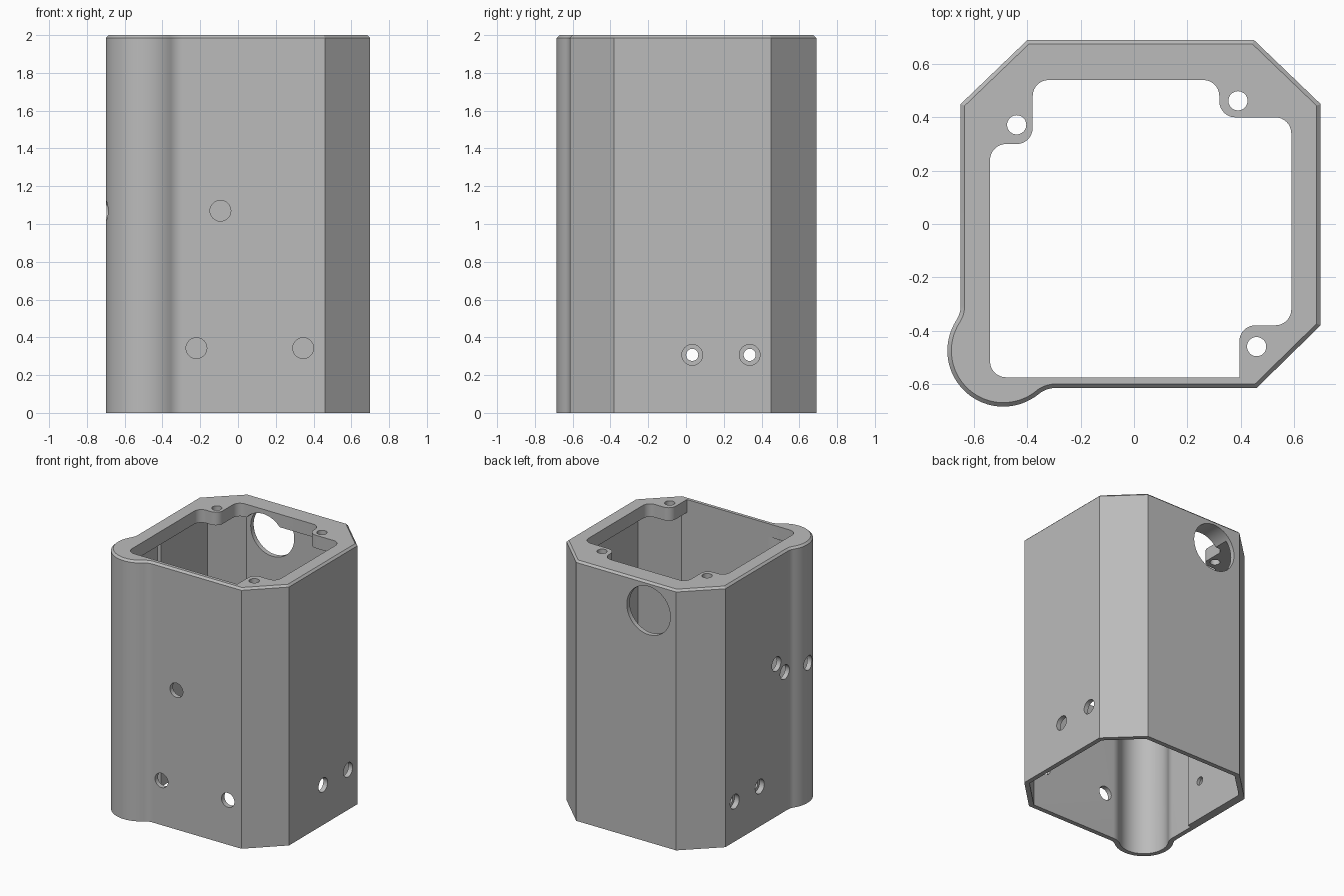
import bpy, bmesh, math
from mathutils import Vector, Matrix

if "Cube" in bpy.data.objects:
    bpy.data.objects.remove(bpy.data.objects["Cube"])

grey = bpy.data.materials.new("light_grey")
grey.diffuse_color = (0.5, 0.5, 0.5, 1)
grey.use_nodes = True
grey.node_tree.nodes["Principled BSDF"].inputs["Base Color"].default_value = grey.diffuse_color
WALL = 0.036


def arc(cx, cy, r, a0, a1, n):
    return [(cx + r * math.cos(math.radians(a0 + (a1 - a0) * i / n)),
             cy + r * math.sin(math.radians(a0 + (a1 - a0) * i / n))) for i in range(n + 1)]


def inset(pts, d):
    """Mitred inward offset of a counter-clockwise outline."""
    out = []
    for i, p in enumerate(pts):
        p = Vector(p)
        a = (p - Vector(pts[i - 1])).normalized()
        b = (Vector(pts[(i + 1) % len(pts)]) - p).normalized()
        na, nb = Vector((-a.y, a.x)), Vector((-b.y, b.x))
        m = (na + nb).normalized()
        out.append(tuple(p + m * d / m.dot(na)))
    return out


def rounded(corners, r, n=8):
    """Outline whose right-angled corners are filleted (flag 1) or sharp (flag 0)."""
    out = []
    for i, (x, y, flag) in enumerate(corners):
        p = Vector((x, y))
        if not flag:
            out.append((x, y))
            continue
        a = (Vector(corners[i - 1][:2]) - p).normalized()
        b = (Vector(corners[(i + 1) % len(corners)][:2]) - p).normalized()
        c = p + (a + b) * r
        for k in range(n + 1):
            t = math.pi / 2 * k / n
            out.append(tuple(c - b * r * math.cos(t) - a * r * math.sin(t)))
    return out


def loft(name, rings):
    """Closed solid through (outline, z) rings."""
    bm = bmesh.new()
    loops = [[bm.verts.new((x, y, z)) for x, y in pts] for pts, z in rings]
    n = len(loops[0])
    for lo, hi in zip(loops, loops[1:]):
        for i in range(n):
            j = (i + 1) % n
            bm.faces.new((lo[i], lo[j], hi[j], hi[i]))
    bm.faces.new(loops[0][::-1])
    bm.faces.new(loops[-1])
    bmesh.ops.recalc_face_normals(bm, faces=bm.faces)
    me = bpy.data.meshes.new(name)
    bm.to_mesh(me)
    bm.free()
    ob = bpy.data.objects.new(name, me)
    bpy.context.collection.objects.link(ob)
    me.materials.append(grey)
    return ob


def drill(start, axis, r, depth, n=32):
    """Cylindrical cutter beginning at start and running along axis."""
    ob = loft("drill", [(arc(0, 0, r, 0, 360, n)[:-1], 0), (arc(0, 0, r, 0, 360, n)[:-1], depth)])
    rot = Vector((0, 0, 1)).rotation_difference(Vector(axis)).to_matrix().to_4x4()
    ob.data.transform(Matrix.Translation(start) @ rot)
    return ob


# Outer outline: chamfered square with a round bulge blended into one corner
bulge = (arc(-0.75, -0.306, 0.10, 0, -33, 8) + arc(-0.49, -0.475, 0.21, 147, 309.2, 32)[1:]
         + arc(-0.294, -0.715, 0.10, 129.2, 90, 8)[1:])
outer = [(0.46, -0.615), (0.70, -0.38), (0.70, 0.45), (0.45, 0.69),
         (-0.40, 0.69), (-0.65, 0.45)] + bulge
housing = loft("housing", [(outer, 0), (outer, 1.985), (inset(outer, 0.015), 2.0)])

# Inner cavity, with a thicker pad on the left wall
cavity = inset(outer, WALL)
x, y = cavity[5]
pad = 0.03
cavity[5:6] = [(x + pad, y + pad * 0.96), (x + pad, -0.10), (x, -0.10)]
cutters = [loft("cavity", [(cavity, -0.1), (cavity, 1.9)])]

# Stepped opening in the top flange
opening = rounded([(-0.54, -0.575, 1), (0.395, -0.575, 0), (0.395, -0.38, 1), (0.59, -0.38, 1),
                   (0.59, 0.40, 1), (0.32, 0.40, 1), (0.32, 0.54, 1), (-0.38, 0.54, 1),
                   (-0.38, 0.30, 1), (-0.54, 0.30, 1)], 0.06)
cutters.append(loft("opening", [(opening, 1.8), (opening, 2.1)]))

# Flange screw holes
for px, py in ((-0.44, 0.372), (0.39, 0.462), (0.46, -0.46)):
    cutters.append(drill((px, py, 1.8), (0, 0, 1), 0.036, 0.3))
# Front wall holes
for px, pz in ((-0.093, 1.07), (-0.22, 0.343), (0.345, 0.343)):
    cutters.append(drill((px, -0.8, pz), (0, 1, 0), 0.055, 0.3))
# Right wall holes, and counterbored ones opposite
for py in (0.033, 0.337):
    cutters.append(drill((0.6, py, 0.307), (1, 0, 0), 0.055, 0.2))
    cutters.append(drill((-0.75, py, 0.307), (1, 0, 0), 0.055, 0.14))
    cutters.append(drill((-0.75, py, 0.307), (1, 0, 0), 0.032, 0.25))
# Left wall and bulge holes
for py, pz in ((-0.17, 1.17), (-0.27, 1.07), (-0.49, 1.07)):
    cutters.append(drill((-0.8, py, pz), (1, 0, 0), 0.055, 0.25))
# Large cable hole through the back wall and flange
cutters.append(drill((-0.165, 0.5, 1.78), (0, 1, 0), 0.185, 0.3, 64))

# Cut everything out of the housing
bpy.context.view_layer.objects.active = housing
housing.select_set(True)
for c in cutters:
    m = housing.modifiers.new("cut", 'BOOLEAN')
    m.operation, m.solver, m.object = 'DIFFERENCE', 'EXACT', c
    bpy.ops.object.modifier_apply(modifier=m.name)
    bpy.data.objects.remove(c)
bpy.ops.object.shade_smooth_by_angle(angle=math.radians(30))
